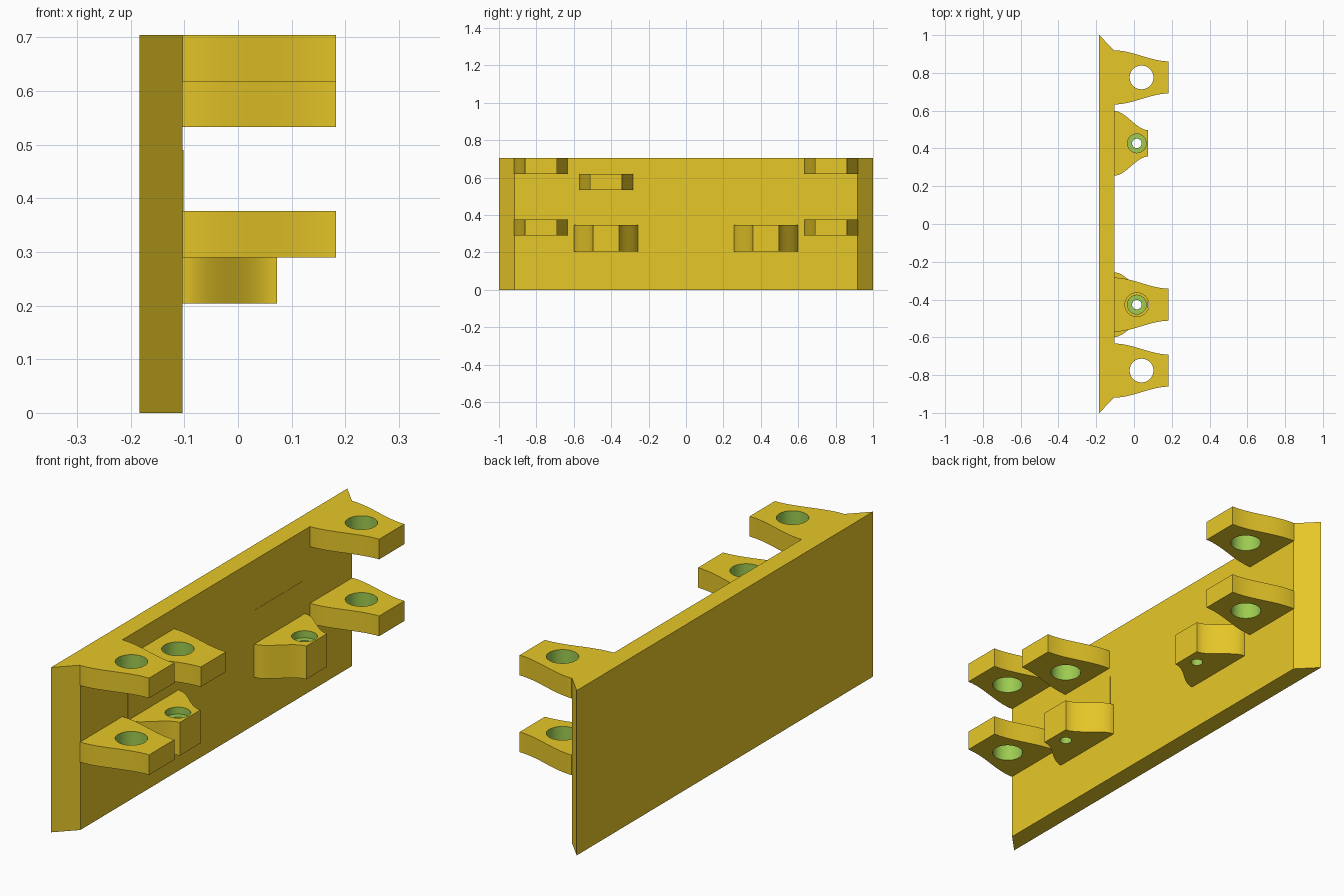
import bpy, bmesh, math

if "Cube" in bpy.data.objects:
    bpy.data.objects.remove(bpy.data.objects["Cube"])


def make_material(name, rgb):
    m = bpy.data.materials.new(name)
    m.diffuse_color = (*rgb, 1.0)
    m.use_nodes = True
    m.node_tree.nodes["Principled BSDF"].inputs["Base Color"].default_value = m.diffuse_color
    return m


GOLD = make_material("gold_yellow", (0.947, 0.679, 0.025))
GREEN = make_material("hole_green", (0.337, 0.597, 0.082))
FACE_X = -0.103   # mounting face of the back plate
HEIGHT = 0.704


def extrude_outline(name, pts, z0, z1):
    """Solid prism from a flat outline."""
    bm = bmesh.new()
    face = bm.faces.new([bm.verts.new((x, y, z0)) for x, y in pts])
    ext = bmesh.ops.extrude_face_region(bm, geom=[face])
    top = [v for v in ext["geom"] if isinstance(v, bmesh.types.BMVert)]
    bmesh.ops.translate(bm, verts=top, vec=(0, 0, z1 - z0))
    bmesh.ops.recalc_face_normals(bm, faces=bm.faces)
    me = bpy.data.meshes.new(name)
    bm.to_mesh(me)
    bm.free()
    ob = bpy.data.objects.new(name, me)
    bpy.context.collection.objects.link(ob)
    me.materials.append(GOLD)
    return ob


def circle(cx, cy, r, n=48):
    return [(cx + r * math.cos(2 * math.pi * i / n),
             cy + r * math.sin(2 * math.pi * i / n)) for i in range(n)]


def activate(ob):
    bpy.ops.object.select_all(action="DESELECT")
    ob.select_set(True)
    bpy.context.view_layer.objects.active = ob


def drill(ob, cx, cy, r, z0, z1):
    """Cut a round hole."""
    cutter = extrude_outline("hole_cutter", circle(cx, cy, r), z0, z1)
    cutter.hide_render = True
    mod = ob.modifiers.new("hole", "BOOLEAN")
    mod.operation, mod.solver, mod.object = "DIFFERENCE", "EXACT", cutter
    activate(ob)
    bpy.ops.object.modifier_apply(modifier=mod.name)
    bpy.data.objects.remove(cutter)


def lug(name, cy, z0, z1, base, tip, x_end, hole_x, hole_r, bore_r=None):
    """Flared lug with S-shaped sides, a vertical hole and optional counterbore."""
    n = 16
    side = []
    for i in range(n + 1):
        t = i / n
        s = t * t * (3 - 2 * t)
        side.append((FACE_X + (x_end - FACE_X) * t, base + (tip - base) * s))
    pts = [(x, cy - w) for x, w in side] + [(x, cy + w) for x, w in reversed(side)]
    ob = extrude_outline(name, pts, z0, z1)
    drill(ob, hole_x, cy, hole_r, z0 - 0.1, z1 + 0.1)
    if bore_r:
        drill(ob, hole_x, cy, bore_r, z1 - 0.03, z1 + 0.1)
    # inner hole surfaces are green
    me = ob.data
    me.materials.clear()
    me.materials.append(GOLD)
    me.materials.append(GREEN)
    limit = (bore_r or hole_r) + 0.001
    for p in me.polygons:
        inside = all(math.hypot(me.vertices[v].co.x - hole_x,
                                me.vertices[v].co.y - cy) < limit for v in p.vertices)
        p.material_index = 1 if inside else 0
    activate(ob)
    bpy.ops.object.shade_smooth_by_angle(angle=math.radians(30))
    return ob


# Back plate with bevelled ends
extrude_outline("back_plate", [(-0.184, -1), (FACE_X, -0.917),
                               (FACE_X, 0.917), (-0.184, 1)], 0, HEIGHT)

# Hinge lugs at both ends, two levels
for side, label in ((-1, "front"), (1, "back")):
    for z0, level in ((0.29, "lower"), (0.618, "upper")):
        lug(f"{label}_{level}_hinge_lug", side * 0.776, z0, z0 + 0.086,
            0.143, 0.085, 0.183, 0.04, 0.063)
    # Counterbored screw lug with a thin backing pad above
    cy = side * 0.427
    lug(f"{label}_screw_lug", cy, 0.204, 0.346, 0.171, 0.07, 0.073,
        0.015, 0.025, 0.05)
    extrude_outline(f"{label}_backing_pad",
                    [(FACE_X, cy - 0.17), (FACE_X + 0.001, cy - 0.17),
                     (FACE_X + 0.001, cy + 0.15), (FACE_X, cy + 0.15)], 0.346, 0.49)

# Single extra lug above the front screw lug
lug("middle_lug", -0.427, 0.533, 0.618, 0.143, 0.085, 0.183, 0.015, 0.063)
